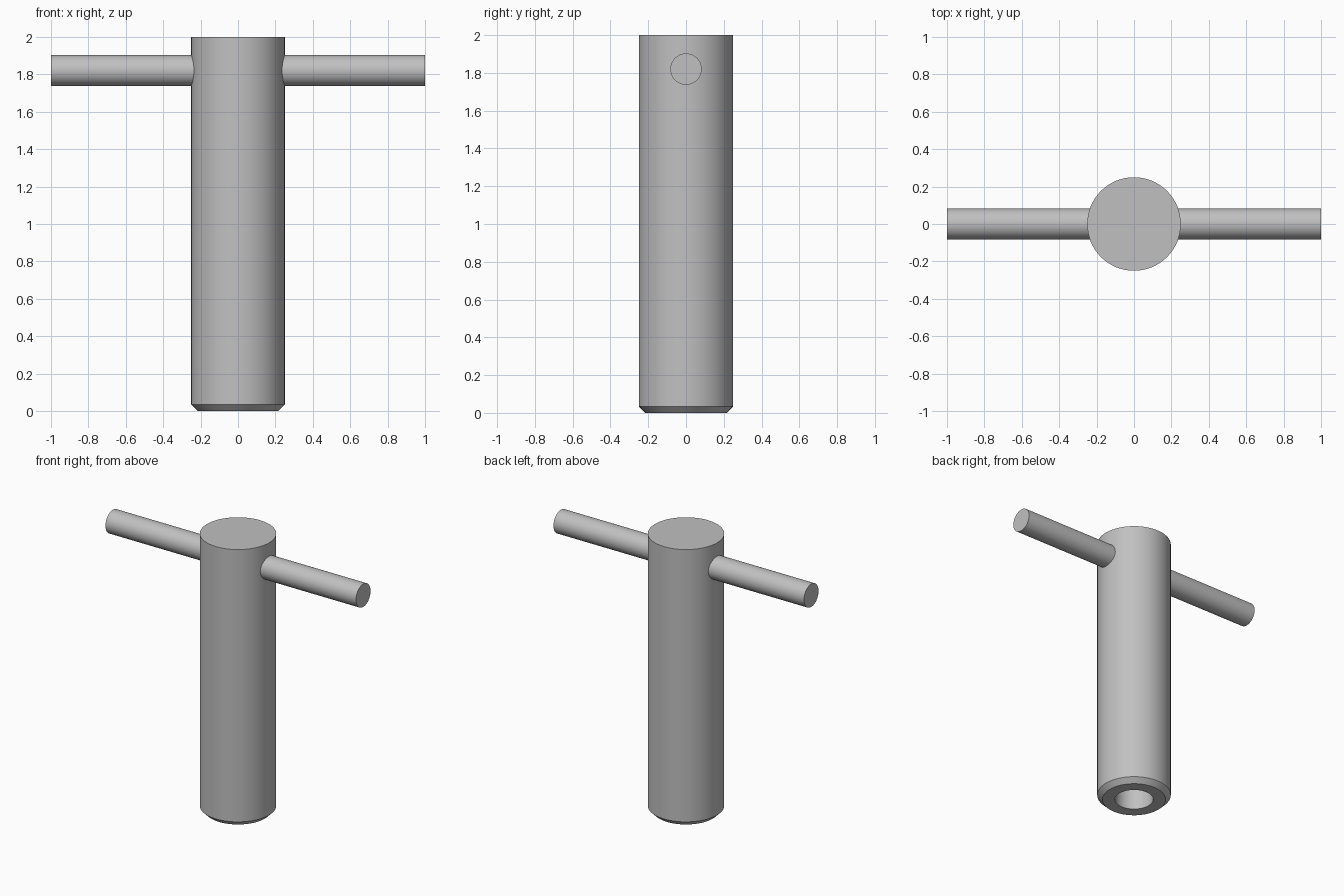
import bpy
import bmesh
import math
from mathutils import Matrix

SIDES = 64

cube = bpy.data.objects.get("Cube")
if cube:
    bpy.data.objects.remove(cube, do_unlink=True)

# Plain grey metal
steel = bpy.data.materials.new("grey_steel")
steel.use_nodes = True
colour = (0.53, 0.53, 0.53, 1)
steel.diffuse_color = colour
steel.node_tree.nodes["Principled BSDF"].inputs["Base Color"].default_value = colour


def lathe(name, profile, matrix=Matrix()):
    """Revolve (radius, height) points around z, capping both ends."""
    bm = bmesh.new()
    rings = []
    for radius, height in profile:
        angles = [math.tau * i / SIDES for i in range(SIDES)]
        rings.append([bm.verts.new((radius * math.cos(a), radius * math.sin(a), height))
                      for a in angles])
    for low, high in zip(rings, rings[1:]):
        for i in range(SIDES):
            j = (i + 1) % SIDES
            bm.faces.new((low[i], low[j], high[j], high[i]))
    bm.faces.new(rings[0])
    bm.faces.new(rings[-1])
    bmesh.ops.recalc_face_normals(bm, faces=bm.faces)
    bm.transform(matrix)
    mesh = bpy.data.meshes.new(name)
    bm.to_mesh(mesh)
    bm.free()
    mesh.materials.append(steel)
    obj = bpy.data.objects.new(name, mesh)
    bpy.context.collection.objects.link(obj)
    bpy.ops.object.select_all(action="DESELECT")
    obj.select_set(True)
    bpy.context.view_layer.objects.active = obj
    bpy.ops.object.shade_smooth_by_angle(angle=math.radians(30))
    return obj


# Shaft: blind socket, flat lower rim, chamfer, straight wall, flat top
lathe("shaft", [(0.13, 0.5), (0.13, 0), (0.215, 0), (0.25, 0.035), (0.25, 2)])

# Cross handle running through the shaft near its top
along_x = Matrix.Translation((0, 0, 1.82)) @ Matrix.Rotation(math.pi / 2, 4, "Y")
lathe("cross_handle", [(0.083, -1), (0.083, 1)], along_x)
